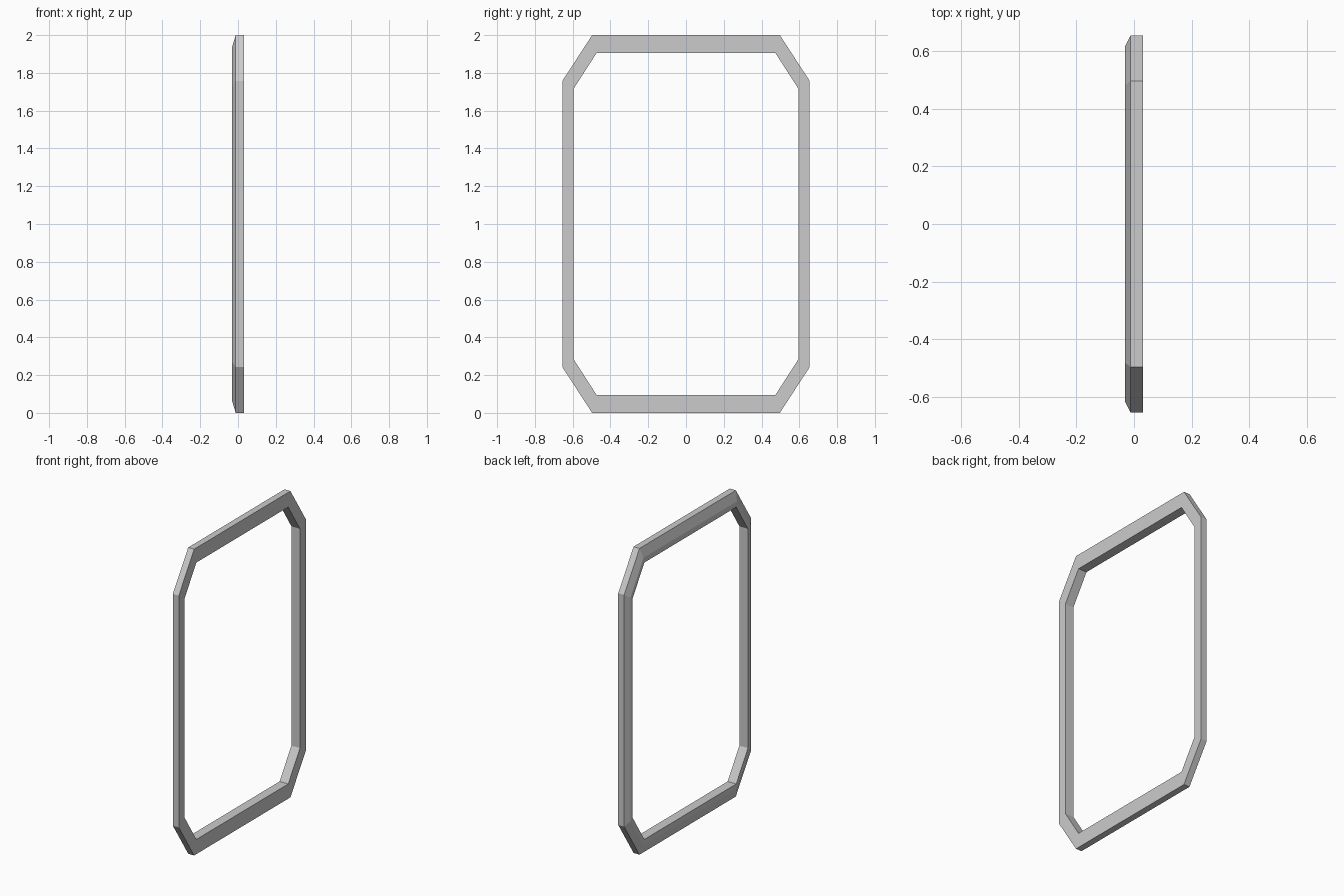
import bpy
import bmesh

if "Cube" in bpy.data.objects:
    bpy.data.objects.remove(bpy.data.objects["Cube"])

# Quarter outlines (y, z offset from centre): outer rim and inner opening
OUTER = [(0.655, 0.757), (0.497, 1.0)]
INNER = [(0.595, 0.716), (0.474, 0.904)]
MID_Z = 1.0
HALF = 0.031


def octagon(quarter):
    """Mirror a quarter outline into a full eight-sided loop."""
    a, b = quarter
    pts = [a, b]
    pts += [(-y, z) for y, z in reversed(pts)]
    return pts + [(-y, -z) for y, z in pts]


outer, inner = octagon(OUTER), octagon(INNER)


def ring(bm, x, t):
    """Loop at depth x, blended from the rim (t=0) to the opening (t=1)."""
    return [bm.verts.new((x, o[0] + (i[0] - o[0]) * t,
                          MID_Z + o[1] + (i[1] - o[1]) * t))
            for o, i in zip(outer, inner)]


# Octagonal frame: square back, bevelled outer edge on the -x side
bm = bmesh.new()
section = [(HALF, 0), (-0.012, 0), (-HALF, 0.64), (-HALF, 1), (HALF, 1)]
rings = [ring(bm, x, t) for x, t in section]
for k, r in enumerate(rings):
    s = rings[(k + 1) % len(rings)]
    for j in range(8):
        n = (j + 1) % 8
        bm.faces.new((r[j], r[n], s[n], s[j]))
bmesh.ops.recalc_face_normals(bm, faces=bm.faces)

mesh = bpy.data.meshes.new("octagonal_frame")
bm.to_mesh(mesh)
bm.free()
bpy.context.collection.objects.link(bpy.data.objects.new("octagonal_frame", mesh))
